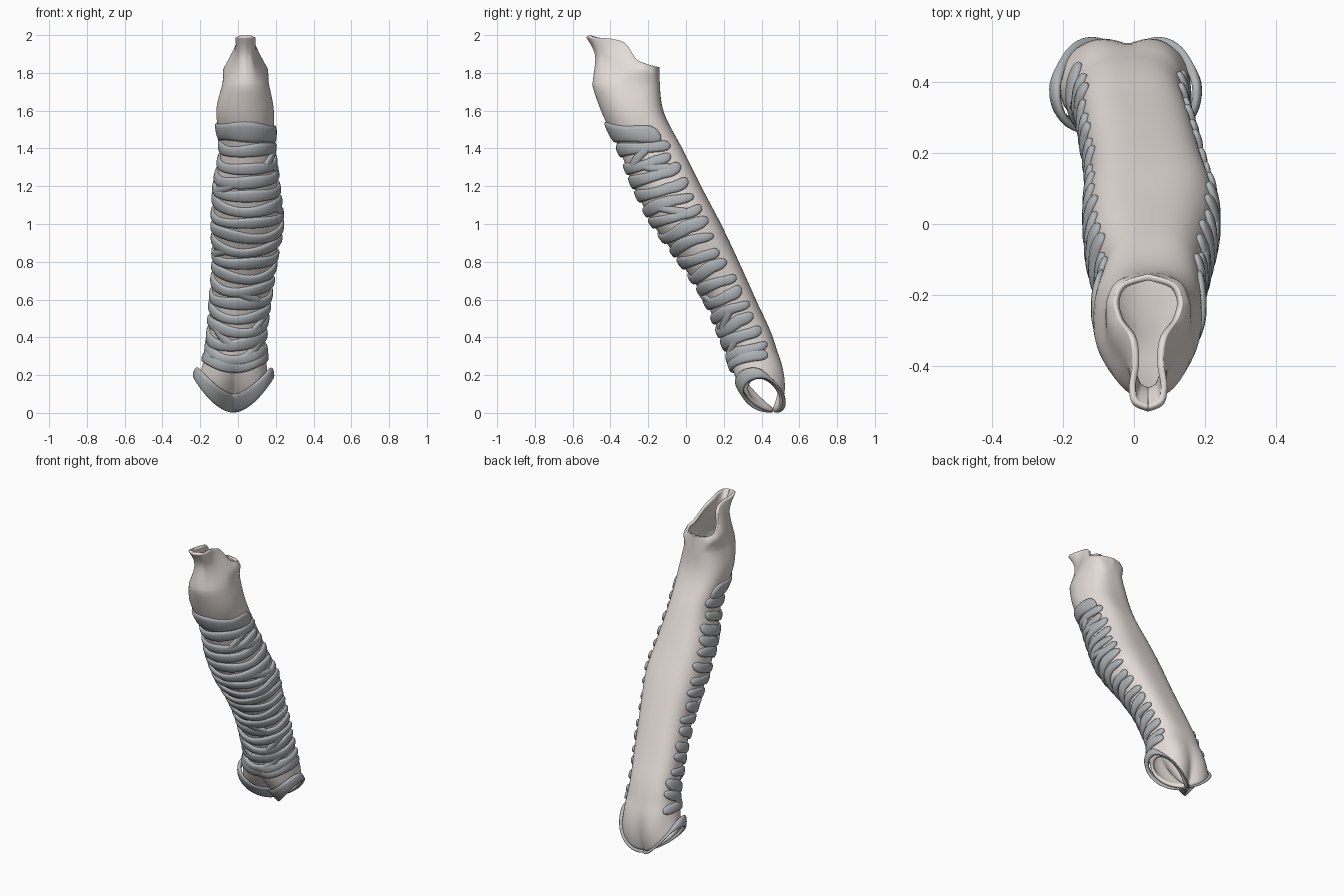
import bpy, math, random
from mathutils import Vector

if "Cube" in bpy.data.objects:
    bpy.data.objects.remove(bpy.data.objects["Cube"])
random.seed(4)
PI = math.pi
N = 96


def cat(p0, p1, p2, p3, t):
    return tuple(0.5 * (2 * b + (c - a) * t + (2 * a - 5 * b + 4 * c - d) * t * t
                        + (3 * b - a - 3 * c + d) * t ** 3) for a, b, c, d in zip(p0, p1, p2, p3))


def sample(rows, f):
    """Smooth interpolation of rows at fractional index f."""
    n = len(rows) - 1
    i = max(0, min(n - 1, int(f)))
    return cat(rows[max(i - 1, 0)], rows[i], rows[i + 1], rows[min(i + 2, n)], f - i)


def make(name, verts, faces, mat):
    me = bpy.data.meshes.new(name)
    me.from_pydata(verts, [], faces)
    me.materials.append(mat)
    ob = bpy.data.objects.new(name, me)
    bpy.context.collection.objects.link(ob)
    for p in me.polygons:
        p.use_smooth = True
    return ob


def material(name, col):
    m = bpy.data.materials.new(name)
    m.diffuse_color = (*col, 1)
    m.use_nodes = True
    m.node_tree.nodes["Principled BSDF"].inputs["Base Color"].default_value = m.diffuse_color
    return m


tissue = material("tissue", (0.78, 0.72, 0.69))
cartilage = material("cartilage", (0.44, 0.46, 0.48))

# Tube profile every 0.2 in z: front y, back y, left x, right x
KEYS = [(0.37, 0.56, -0.19, 0.14), (0.27, 0.515, -0.18, 0.15), (0.185, 0.46, -0.155, 0.14),
        (0.10, 0.37, -0.14, 0.165), (-0.03, 0.28, -0.125, 0.195), (-0.175, 0.185, -0.13, 0.228),
        (-0.275, 0.08, -0.12, 0.21), (-0.355, -0.02, -0.09, 0.188), (-0.45, -0.12, -0.115, 0.19),
        (-0.51, -0.14, -0.07, 0.155)]


def frame(z):
    return sample(KEYS, z / 0.2)


def wall(a, z):
    """Point on the tube wall; a = 0 is the front, +a towards +x."""
    yf, yb, xl, xr = frame(z)
    c, s = math.cos(a), math.sin(a)
    e = 1 if c > 0 else 0.72
    x = (xl + xr) / 2 + (xr - xl) / 2 * math.copysign(abs(s) ** e, s)
    y = (yf + yb) / 2 - (yb - yf) / 2 * math.copysign(abs(c) ** e, c)
    return Vector((x, y, z))


# Upper openings from back to front: y, half width, z
RIM = [(-0.14, 0, 1.83), (-0.165, 0.07, 1.835), (-0.215, 0.096, 1.85), (-0.265, 0.085, 1.875),
       (-0.32, 0.05, 1.955), (-0.39, 0.043, 1.98), (-0.46, 0.054, 1.985), (-0.51, 0.043, 1.99), (-0.53, 0, 1.99)]
NECK = [(-0.14, 0, 1.80), (-0.16, 0.085, 1.80), (-0.21, 0.115, 1.81), (-0.26, 0.118, 1.815),
        (-0.32, 0.105, 1.825), (-0.38, 0.075, 1.85), (-0.43, 0.05, 1.875), (-0.465, 0.032, 1.89), (-0.482, 0, 1.89)]


def opening(rows, a):
    y, w, z = sample(rows, (1 - abs(a) / PI) * 8)
    return Vector((0.04 + math.copysign(w, a), y, z))


def fork(a):
    """Lower rim: two side openings whose edges meet at a central ridge."""
    b = abs(a)
    return Vector((-0.025 + math.copysign(0.185 * math.sin(b) ** 1.15, a),
                   0.43 + 0.035 * math.cos(2 * b) - (0.11 if b < PI / 2 else 0.075) * math.sin(2 * b),
                   0.095 - 0.09 * math.cos(2 * b)))


def lower(a, t):
    """Blend from the fork rim (t = 0) to the round wall (t = 1)."""
    p = fork(a).lerp(wall(a, 0.33), t)
    c = math.cos(a)
    p.y -= math.copysign(c * c, c) * 4 * t * (1 - t) * (0.04 if c > 0 else 0.035)
    return p


# Tube: fork, straight part, neck and spout
angles = [-PI + 2 * PI * (i + 0.5) / N for i in range(N)]
columns = []
for a in angles:
    col = [lower(a, k / 10) for k in range(10)]
    col += [wall(a, 0.33 + 1.40 * k / 40) for k in range(41)]
    ctrl = [wall(a, 1.65), wall(a, 1.73), opening(NECK, a), opening(RIM, a)]
    col += [Vector(sample(ctrl, 1 + k / 8)) for k in range(1, 17)]
    columns.append(col)
M = len(columns[0])
tube = make("windpipe_wall", [p for c in columns for p in c],
            [(i * M + j, (i + 1) % N * M + j, (i + 1) % N * M + j + 1, i * M + j + 1)
             for i in range(N) for j in range(M - 1)], tissue)
sol = tube.modifiers.new("thickness", 'SOLIDIFY')
sol.thickness = 0.018
sol.offset = -1


def band(name, centre, half, thick, a0, a1, steps=56, taper=True):
    """Rounded strip following centre(a) with half height half(a)."""
    K = 12
    verts, faces = [], []
    for i in range(steps + 1):
        s = -math.cos(PI * i / steps)
        a = a0 + (a1 - a0) * (s + 1) / 2
        k = max(0.04, (1 - abs(s) ** 12) ** 0.5) if taper else 1
        p, up, out = centre(a)
        for j in range(K):
            q = 2 * PI * j / K
            c, d = math.cos(q), math.sin(q)
            verts.append(p + up * half(a) * k * math.copysign(abs(c) ** 0.8, c)
                         + out * thick * k ** 0.5 * math.copysign(abs(d) ** 0.8, d))
    for i in range(steps):
        for j in range(K):
            n = (j + 1) % K
            faces.append((i * K + j, (i + 1) * K + j, (i + 1) * K + n, i * K + n))
    faces += [tuple(range(K)), tuple(range(steps * K, steps * K + K))[::-1]]
    return make(name, verts, faces, cartilage)


def on_wall(zfun):
    def surface(a, z):
        return wall(a, z) if z > 0.33 else lower(a, max(0.5, 1 - (0.33 - z) / 0.3))

    def centre(a):
        z = zfun(a)
        p = surface(a, z)
        up = (surface(a, z + 0.02) - surface(a, z - 0.02)).normalized()
        side = (surface(a + 0.03, z) - surface(a - 0.03, z)).normalized()
        out = side.cross(up).normalized()
        return p + out * 0.003, up, out
    return centre


# Cartilage rings, open at the back
COUNT = 18
levels = []
for i in range(COUNT):
    z0 = 1.485 - i * (1.485 - 0.275) / (COUNT - 1)
    drop = 0.0 if i == 0 else (0.03 if i in (1, COUNT - 1) else 0.06)
    ph, amp = random.uniform(0, 6), 0.008 if i else 0.003
    tilt = random.uniform(-0.008, 0.008)

    def level(a, z0=z0, drop=drop, ph=ph, amp=amp, tilt=tilt):
        return z0 - drop * math.cos(a) + amp * math.sin(2.3 * a + ph) + tilt * math.sin(a)
    levels.append(level)
    h = 0.055 if i == 0 else random.uniform(0.028, 0.034)

    def half(a, h=h, ph=ph):
        return h * (1 + 0.12 * math.sin(3 * a + ph))
    reach = [math.radians(random.uniform(112, 128)) for _ in range(2)]
    band(f"ring_{i + 1:02d}", on_wall(level), half, 0.014, -reach[0], reach[1])

# Slanted bridges where neighbouring rings fork
for n, (i, deg) in enumerate([(1, 60), (2, 85), (3, -45), (5, 75), (8, -60), (11, 20),
                              (13, 55), (14, -30), (15, 40), (16, -70)]):
    c = math.radians(deg)
    w = 0.45 * (1 if n % 2 else -1)

    def slant(a, i=i, c=c, w=w):
        t = min(1, max(0, (a - c + w) / (2 * w)))
        return levels[i](a) * (1 - t) + levels[i + 1](a) * t
    band(f"ring_bridge_{n + 1}", on_wall(slant), lambda a: 0.026, 0.0135, c - abs(w), c + abs(w), 20)


# Lowest cartilage, a broad apron in front and a thin edge behind
def front_part(a):
    return 0.5 + 0.5 * math.tanh((1.75 - abs(a)) * 5)


def apron(a):
    return 0.007 + front_part(a) * (0.025 + 0.04 * max(0, math.cos(a)) ** 2)


def fork_frame(a):
    length = (wall(a, 0.33) - fork(a)).length
    f = front_part(a)
    t = apron(a) * 0.85 / length
    up = (lower(a, t + 0.1) - lower(a, max(0, t - 0.1))).normalized()
    out = Vector((math.sin(a), -math.cos(a), 0))
    out = (out - up * out.dot(up)).normalized()
    return lower(a, t) + out * (0.004 + 0.02 * f * abs(math.sin(a))), up, out


band("fork_cartilage", fork_frame, apron, 0.013, -PI + 0.02, PI - 0.02, 110, False)
